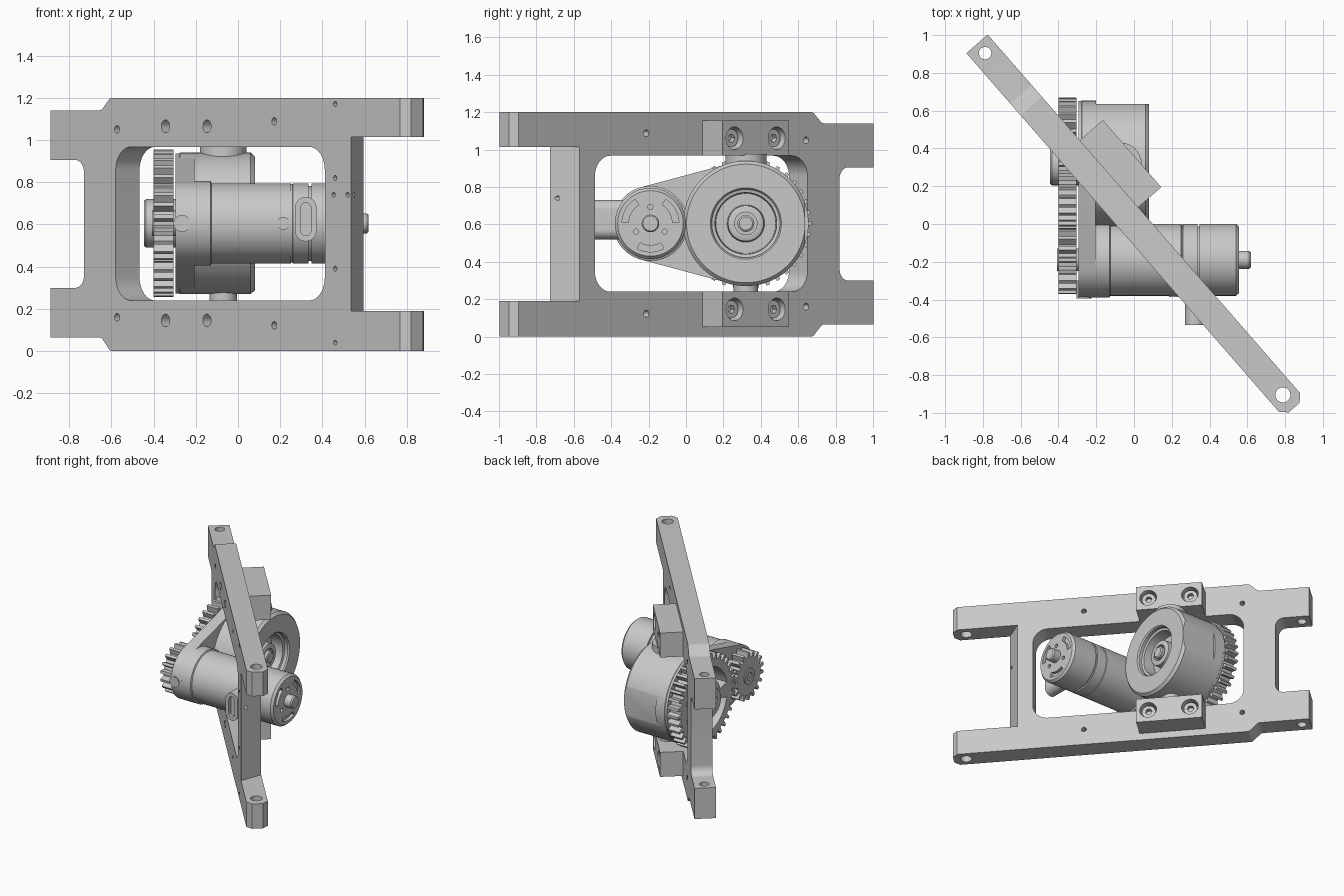
import bpy, bmesh
from math import sin, cos, pi, radians, hypot
from mathutils import Vector

old = bpy.data.objects.get("Cube")
if old:
    bpy.data.objects.remove(old)

metal = bpy.data.materials.new("grey_metal")
metal.use_nodes = True
metal.diffuse_color = (0.58, 0.58, 0.58, 1)
metal.node_tree.nodes["Principled BSDF"].inputs["Base Color"].default_value = (0.58, 0.58, 0.58, 1)

parts = []
Z = Vector((0, 0, 1))
D = Vector((0.657, -0.754, 0)).normalized()    # along the slanted frame
N = Vector((-D.y, D.x, 0))                     # through the frame thickness
MID = 0.605                                    # height of both drive axes
MOTOR_Y, DRUM_Y = -0.19, 0.32


# Mappings from (p, q, w) to the model: p and q span the profile, w is extruded
def face(p, q, w): return D * p + Z * q + N * w
def plan(p, q, w): return D * p + N * q + Z * w
def side(p, q, w): return Vector((w, p, q))
def front(p, q, w): return Vector((p, w, q))
def flat(p, q, w): return Vector((p, q, w))


def add(name, bm):
    bmesh.ops.recalc_face_normals(bm, faces=bm.faces)
    mesh = bpy.data.meshes.new(name)
    bm.to_mesh(mesh)
    bm.free()
    mesh.materials.append(metal)
    obj = bpy.data.objects.new(name, mesh)
    bpy.context.collection.objects.link(obj)
    parts.append(obj)
    return obj


def prism(name, pts, lo, hi, axes):
    bm = bmesh.new()
    rings = [[bm.verts.new(axes(p, q, w)) for p, q in pts] for w in (lo, hi)]
    for ring in rings:
        bm.faces.new(ring)
    n = len(pts)
    for i in range(n):
        j = (i + 1) % n
        bm.faces.new((rings[0][i], rings[0][j], rings[1][j], rings[1][i]))
    return add(name, bm)


def lathe(name, profile, y, z=MID):
    """Turn (radius, x) points around an axis parallel to x."""
    bm = bmesh.new()
    vs = [bm.verts.new((x, y + r, z)) for r, x in profile]
    es = [bm.edges.new(pair) for pair in zip(vs, vs[1:])]
    bmesh.ops.spin(bm, geom=vs + es, cent=(0, y, z), axis=(1, 0, 0), angle=2 * pi, steps=72)
    bmesh.ops.remove_doubles(bm, verts=bm.verts, dist=1e-5)
    return add(name, bm)


def circle(c, r, n=32):
    return [(c[0] + r * cos(2 * pi * i / n), c[1] + r * sin(2 * pi * i / n)) for i in range(n)]


def box(a, b, c, d):
    return [(a, c), (b, c), (b, d), (a, d)]


def rounded(pts, n=8):
    """Fillet polygon corners given as (p, q, radius) or (p, q)."""
    out = []
    for i, pt in enumerate(pts):
        c = Vector(pt[:2])
        if len(pt) == 2:
            out.append(tuple(c))
            continue
        a = (Vector(pts[i - 1][:2]) - c).normalized()
        b = (Vector(pts[(i + 1) % len(pts)][:2]) - c).normalized()
        half = a.angle(b) / 2
        s, e = c + a * pt[2] * cos(half) / sin(half), c + b * pt[2] * cos(half) / sin(half)
        o = c + (a + b).normalized() * pt[2] / sin(half)
        for k in range(n + 1):
            out.append(tuple(o + (s - o).lerp(e - o, k / n).normalized() * pt[2]))
    return out


def round_box(a, b, c, d, r):
    return rounded([(p, q, r) for p, q in box(a, b, c, d)])


def arc_slot(c, r1, r2, a0, a1, n=14):
    ang = [radians(a0 + (a1 - a0) * i / n) for i in range(n + 1)]
    return ([(c[0] + r2 * cos(a), c[1] + r2 * sin(a)) for a in ang]
            + [(c[0] + r1 * cos(a), c[1] + r1 * sin(a)) for a in reversed(ang)])


def boolean(obj, cutters, op="DIFFERENCE"):
    for c in cutters:
        m = obj.modifiers.new("cut", "BOOLEAN")
        m.operation, m.object, m.solver = op, c, "EXACT"
    dg = bpy.context.evaluated_depsgraph_get()
    mesh = bpy.data.meshes.new_from_object(obj.evaluated_get(dg))
    obj.modifiers.clear()
    obj.data = mesh
    for c in cutters:
        parts.remove(c)
        bpy.data.objects.remove(c)


# Slanted frame: outline, chamfered ends, windows and drilled holes
T = 0.075
frame = prism("frame", rounded([
    (-1.265, 0.065), (-0.9, 0.065, 0.04), (-0.835, 0, 0.03), (1.29, 0), (1.29, 1.2),
    (-0.835, 1.2, 0.03), (-0.9, 1.14, 0.04), (-1.265, 1.14), (-1.265, 0.905),
    (-1.024, 0.905, 0.06), (-1.024, 0.3, 0.06), (-1.265, 0.3)]), -T, T, face)
boolean(frame, [prism("ends", [(-1.4, -0.2), (1.13, -0.2), (1.29, -0.038), (1.29, 0.038),
                               (1.13, 0.2), (-1.4, 0.2)], -1, 2, plan)], "INTERSECT")
cuts = [prism("window", round_box(-0.796, 0.712, 0.24, 0.967, 0.11), -0.2, 0.2, face),
        prism("fork", [(0.9, -T), (0.9, -0.2), (1.5, -0.2), (1.5, 0.2), (0.82, 0.2), (0.82, T)],
              0.19, 1.015, plan)]
for u, r in ((-1.2, 0.033), (1.2, 0.04)):
    cuts.append(prism("pin_hole", circle((u, 0), r), -0.5, 2, plan))
for u, dz, r in ((-0.786, 0.445, 0.018), (0.347, 0.483, 0.018),
                 (-0.437, 0.46, 0.03), (-0.138, 0.46, 0.03)):
    for s in (-1, 1):
        cuts.append(prism("hole", circle((u, MID + s * dz), r, 20), -0.2, 0.2, face))
for u, z in ((0.787, 1.17), (0.787, 0.04), (0.787, 0.82), (0.787, 0.39), (0.775, 0.74), (0.875, 0.74)):
    cuts.append(prism("blind_hole", circle((u, z), 0.012, 12), -0.2, -0.03, face))
boolean(frame, cuts)

# Bearing blocks with recessed socket screws
for label, lo, hi in (("upper", 0.967, 1.155), ("lower", 0.052, 0.24)):
    block = prism(label + "_bearing_block", box(-0.523, -0.052, lo, hi), T, 0.237, face)
    mid = (lo + hi) / 2
    holes = []
    for u in (-0.437, -0.138):
        holes.append(prism("counterbore", circle((u, mid), 0.06), 0.15, 0.4, face))
        screw = prism(label + "_block_screw", circle((u, mid), 0.048), 0.0, 0.21, face)
        boolean(screw, [prism("socket", circle((u, mid), 0.024, 6), 0.18, 0.4, face)])
    boolean(block, holes)

# Vertical pivots between the drum and the blocks
prism("upper_pivot", circle((-0.07, DRUM_Y), 0.11, 48), 0.85, 0.975, flat)
prism("lower_pivot", circle((-0.07, DRUM_Y), 0.065), 0.23, 0.35, flat)

# Output drum with recessed hub and a flat on its rear
drum = lathe("output_drum", [
    (0, -0.285), (0.325, -0.285), (0.335, -0.275), (0.335, 0.06), (0.317, 0.08), (0.19, 0.08),
    (0.182, 0.07), (0.182, 0.045), (0.165, 0.04), (0.16, -0.05), (0.1, -0.05), (0.095, 0.03),
    (0.085, 0.035), (0.06, 0.035), (0.06, 0.0), (0.045, 0.0), (0.045, 0.045), (0.035, 0.052),
    (0, 0.052)], DRUM_Y)
boolean(drum, [prism("rear_flat", box(0.636, 0.8, 0.4, 0.8), -0.2, 0.2, side)])

# Teardrop gear cover joining motor and drum
R1, R2 = 0.2, 0.332
lean = (R2 - R1) / (DRUM_Y - MOTOR_Y)
tan = pi / 2 + (lean + lean ** 3 / 6)
pts = []
for c, r, a0, a1 in ((DRUM_Y, R2, -tan, tan), (MOTOR_Y, R1, tan, 2 * pi - tan)):
    for i in range(41):
        a = a0 + (a1 - a0) * i / 40
        pts.append((c + r * cos(a), MID + r * sin(a)))
prism("gear_cover", pts, -0.295, -0.205, side)

# Motor with stepped collar, grooves, vented end and shaft
motor = lathe("motor", [
    (0, -0.29), (0.2, -0.29), (0.2, -0.13), (0.19, -0.125), (0.19, 0.25), (0.186, 0.252),
    (0.186, 0.258), (0.19, 0.26), (0.19, 0.335), (0.178, 0.335), (0.178, 0.348), (0.19, 0.348),
    (0.19, 0.54), (0.175, 0.557), (0, 0.557)], MOTOR_Y)
end = (MOTOR_Y, MID)
vents = []
for a in (30, 150, 270):
    vents.append(prism("vent", arc_slot(end, 0.118, 0.152, a - 28, a + 28), 0.535, 0.7, side))
    b = radians(a + 60)
    spot = (end[0] + 0.088 * cos(b), end[1] + 0.088 * sin(b))
    vents.append(prism("vent_hole", circle(spot, 0.014, 16), 0.535, 0.7, side))
boolean(motor, vents)
lathe("motor_shaft", [(0, 0.5), (0.047, 0.5), (0.047, 0.61), (0.04, 0.619), (0, 0.619)], MOTOR_Y)

# Cable plug and small screws on the motor front
plug = prism("cable_plug", round_box(0.27, 0.372, 0.52, 0.73, 0.05), -0.535, -0.34, front)
boolean(plug, [prism("plug_slot", round_box(0.296, 0.346, 0.548, 0.702, 0.024), -0.7, -0.51, front)])
prism("collar_screw", circle((-0.265, MID), 0.04), -0.395, -0.3, front)
prism("motor_screw", circle((0.215, MID), 0.03, 24), -0.386, -0.3, front)


# Spur gears
def gear(name, y, root, tip, count, phase):
    pts = []
    step = 2 * pi / count
    for i in range(count):
        for off, r in ((-0.3, root), (-0.15, tip), (0.15, tip), (0.3, root)):
            a = (i + phase + off) * step
            pts.append((y + r * cos(a), MID + r * sin(a)))
    return prism(name, pts, -0.4, -0.305, side)


wheel = gear("large_gear", DRUM_Y, 0.308, 0.35, 36, 0)
boolean(wheel, [prism("slot", arc_slot((DRUM_Y, MID), 0.165, 0.25, a, a + 64), -0.6, -0.2, side)
                for a in (13, 103, 193, 283)])
gear("small_gear", MOTOR_Y, 0.14, 0.182, 18, 0.5)
lathe("large_gear_hub", [(0, -0.28), (0.115, -0.28), (0.115, -0.435), (0.107, -0.445),
                         (0.06, -0.445), (0.06, -0.41), (0, -0.41)], DRUM_Y)
lathe("small_gear_hub", [(0, -0.28), (0.06, -0.28), (0.06, -0.408), (0.03, -0.408),
                         (0.03, -0.395), (0, -0.395)], MOTOR_Y)

# Smooth curved walls, keep edges crisp
for obj in parts:
    obj.data.polygons.foreach_set("use_smooth", [True] * len(obj.data.polygons))
    obj.data.set_sharp_from_angle(angle=radians(28))
